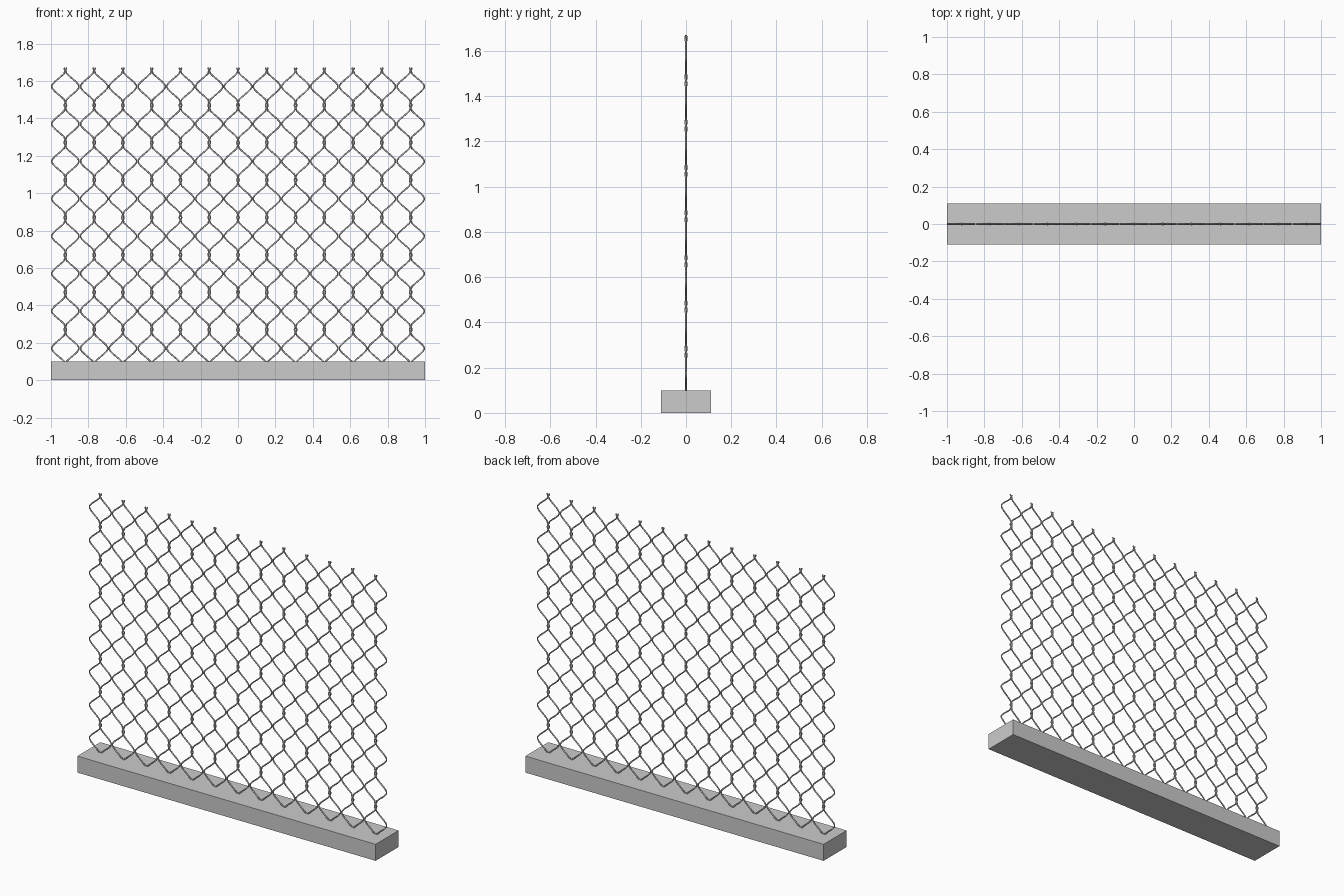
import bpy
import math

if "Cube" in bpy.data.objects:
    bpy.data.objects.remove(bpy.data.objects["Cube"])

COLUMNS = 13
PITCH = 2 / COLUMNS      # spacing between twisted columns
ROWS = 8
RISE = 0.2               # height of one mesh cell
Z0 = 0.07                # first twist, buried in the base
WIRE = 0.0042
HALF = PITCH / 2 - WIRE  # centre line offset at the widest point

# Concrete base
bpy.ops.mesh.primitive_cube_add(size=1, location=(0, 0, 0.05))
base = bpy.context.object
base.name = "base"
base.scale = (2, 0.22, 0.1)

# One cell of a wire, from twist centre to twist centre: (x, y, z)
TWIST = 0.03


def twist(t):
    a = math.pi * t / TWIST
    return (-0.006 * math.cos(a), 0.0028 * math.sin(a), t)


lower = [twist(TWIST * i / 5) for i in range(6)]
side = [(0.022, 0, 0.045), (0.055, 0, 0.073), (0.066, 0, 0.085), (HALF, 0, 0.095)]
upper = [(x, -y, RISE - z) for x, y, z in reversed(lower + side)]
cell = lower + side + upper[:-1]

path = [(x, y, z + Z0 + RISE * r) for r in range(ROWS) for x, y, z in cell]
path.append((-0.006, 0, Z0 + RISE * ROWS))

# Wire mesh: two mirrored strands per column
curve = bpy.data.curves.new("wire_mesh", "CURVE")
curve.dimensions = "3D"
curve.bevel_depth = WIRE
curve.bevel_resolution = 2
curve.use_fill_caps = True
for c in range(COLUMNS):
    cx = (c - (COLUMNS - 1) / 2) * PITCH
    for s in (1, -1):
        spline = curve.splines.new("POLY")
        spline.points.add(len(path) - 1)
        for point, (x, y, z) in zip(spline.points, path):
            point.co = (cx + s * x, s * y, z, 1)
        spline.use_smooth = True
wires = bpy.data.objects.new("wire_mesh", curve)
bpy.context.collection.objects.link(wires)
